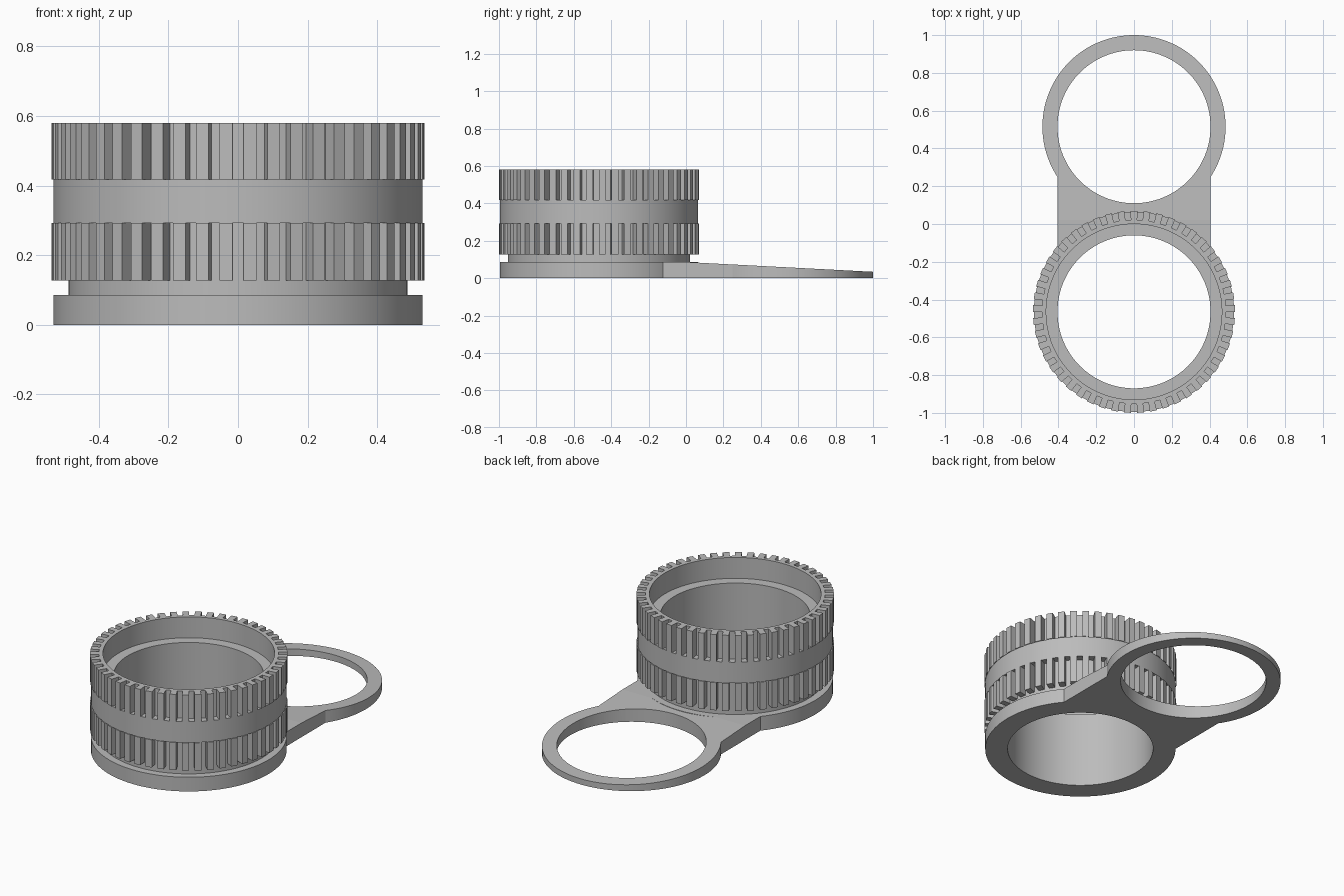
import bpy, bmesh
from math import sin, cos, pi, asin, atan2, radians

if "Cube" in bpy.data.objects:
    bpy.data.objects.remove(bpy.data.objects["Cube"])

GREY = bpy.data.materials.new("plain grey")
GREY.use_nodes = True
GREY.diffuse_color = (0.5, 0.5, 0.5, 1)
GREY.node_tree.nodes["Principled BSDF"].inputs["Base Color"].default_value = (0.5, 0.5, 0.5, 1)

BODY_Y, LOOP_Y = -0.465, 0.515
HOLE, LOOP_R, NECK_R, BAND_R, TOOTH_R = 0.405, 0.485, 0.487, 0.53, 0.535
BASE_Z, FOLD_Y, TIP_Z = 0.085, 0.02, 0.034
TEETH = 49


def finish(name, bm, y=0.0, smooth=True):
    bmesh.ops.recalc_face_normals(bm, faces=bm.faces)
    mesh = bpy.data.meshes.new(name)
    bm.to_mesh(mesh)
    bm.free()
    mesh.materials.append(GREY)
    if smooth:
        mesh.shade_smooth()
        mesh.set_sharp_from_angle(angle=radians(30))
    obj = bpy.data.objects.new(name, mesh)
    obj.location.y = y
    bpy.context.collection.objects.link(obj)
    return obj


def skin(bm, loops):
    """Join equal closed loops of points, last back to first, into a ring."""
    rows = [[bm.verts.new(p) for p in loop] for loop in loops]
    n = len(rows[0])
    for i, row in enumerate(rows):
        nxt = rows[(i + 1) % len(rows)]
        for j in range(n):
            k = (j + 1) % n
            bm.faces.new((row[j], row[k], nxt[k], nxt[j]))


def prism(bm, outline, z0, z1):
    low = [bm.verts.new((x, y, z0)) for x, y in outline]
    high = [bm.verts.new((x, y, z1)) for x, y in outline]
    bm.faces.new(low)
    bm.faces.new(high)
    for i in range(len(low)):
        k = (i + 1) % len(low)
        bm.faces.new((low[i], low[k], high[k], high[i]))


# Turned body: base flange, neck, plain middle band and stepped bore
profile = [(HOLE, 0), (BAND_R, 0), (BAND_R, BASE_Z), (NECK_R, BASE_Z),
           (NECK_R, 0.292), (BAND_R, 0.292), (BAND_R, 0.417), (NECK_R, 0.417),
           (NECK_R, 0.58), (0.465, 0.58), (0.465, 0.455), (HOLE, 0.455)]
steps = [2 * pi * i / 128 for i in range(128)]
bm = bmesh.new()
skin(bm, [[(r * cos(a), r * sin(a), z) for a in steps] for r, z in profile])
finish("ring_body", bm, BODY_Y)

# Two rows of grip teeth, with a groove centred on the front
pitch = 2 * pi / TEETH
half = pitch * 0.27
for name, z0, z1 in (("lower_grip_teeth", 0.127, 0.292), ("upper_grip_teeth", 0.417, 0.58)):
    bm = bmesh.new()
    for i in range(TEETH):
        a = -pi / 2 + (i + 0.5) * pitch
        corners = [(NECK_R - 0.002, a - half), (TOOTH_R, a - half),
                   (TOOTH_R, a + half), (NECK_R - 0.002, a + half)]
        prism(bm, [(r * cos(t), r * sin(t)) for r, t in corners], z0, z1)
    finish(name, bm, BODY_Y, smooth=False)


# Flat loop that thins toward its tip, its near end squared off for the bridge
def slope(y):
    return BASE_Z + (TIP_Z - BASE_Z) * (y - FOLD_Y) / (1 - FOLD_Y)


def reach(a):
    if sin(a) > -(LOOP_R ** 2 - HOLE ** 2) ** 0.5 / LOOP_R:
        return LOOP_R
    return min(HOLE / max(abs(cos(a)), 1e-6), (LOOP_Y - FOLD_Y) / abs(sin(a)))


corner = atan2(LOOP_Y - FOLD_Y, HOLE)
waist = asin((LOOP_R ** 2 - HOLE ** 2) ** 0.5 / LOOP_R)
angles = sorted([-pi + 2 * pi * i / 128 for i in range(128)]
                + [-corner, corner - pi, -waist, waist - pi])


def loop_points(radius, top):
    pts = []
    for a in angles:
        r = radius(a)
        y = LOOP_Y + r * sin(a)
        pts.append((r * cos(a), y, slope(y) if top else 0))
    return pts


def hole(a):
    return HOLE


bm = bmesh.new()
skin(bm, [loop_points(hole, False), loop_points(reach, False),
          loop_points(reach, True), loop_points(hole, True)])
finish("side_loop", bm)

# Flat bridge joining the loop to the base flange
inner = 0.48
start = asin((BAND_R ** 2 - HOLE ** 2) ** 0.5 / BAND_R)
arc = [start + (pi - 2 * start) * i / 32 for i in range(33)]
outline = [(HOLE, FOLD_Y)]
outline += [(inner * cos(a), BODY_Y + inner * sin(a)) for a in arc]
outline += [(-HOLE, FOLD_Y)]
outline.insert(1, (HOLE, BODY_Y + BAND_R * sin(start)))
outline.insert(-1, (-HOLE, BODY_Y + BAND_R * sin(start)))
bm = bmesh.new()
prism(bm, outline, 0, BASE_Z)
finish("bridge", bm)
